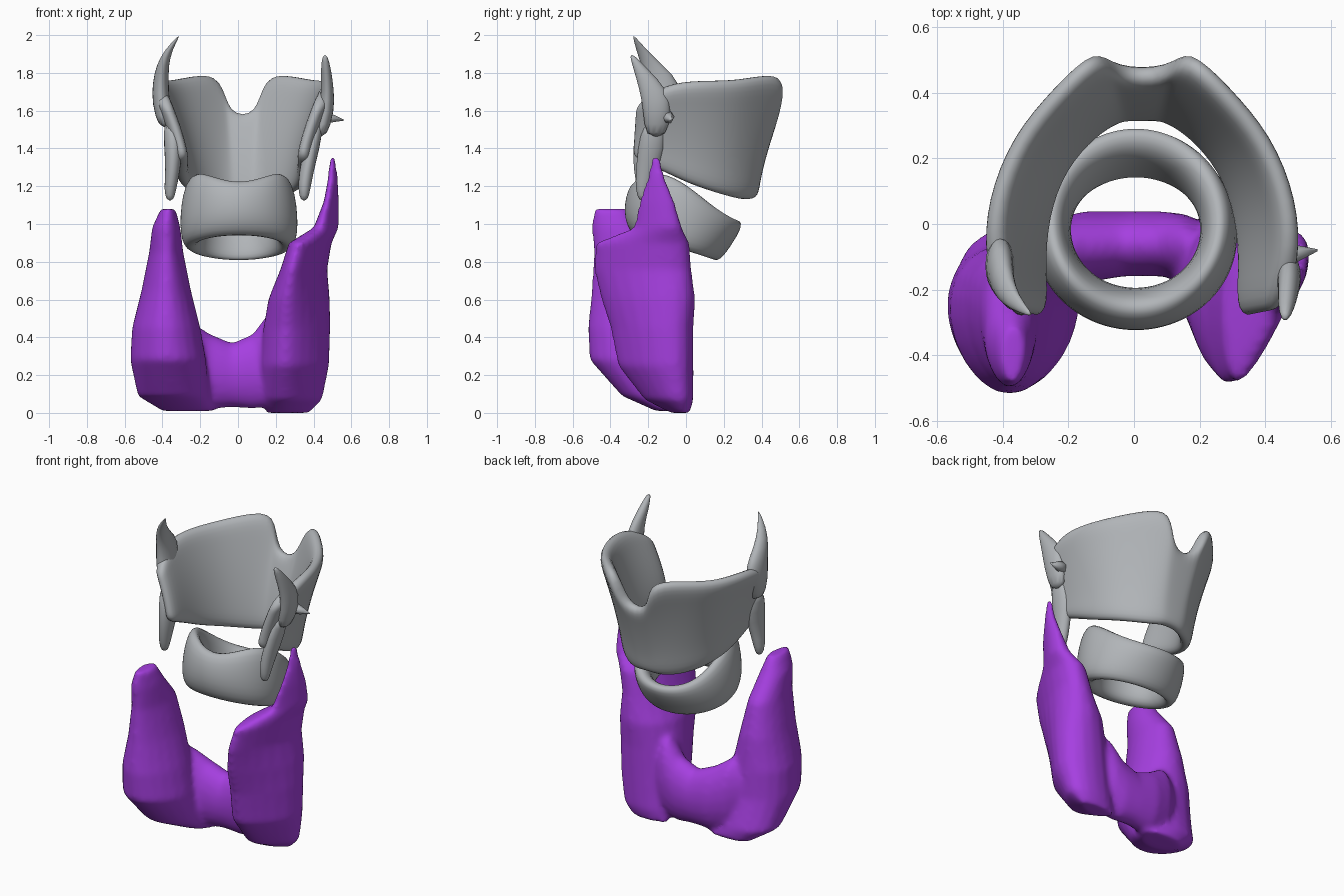
import bpy
import bmesh
from math import cos, sin, tau

default_cube = bpy.data.objects.get("Cube")
if default_cube:
    bpy.data.objects.remove(default_cube, do_unlink=True)


def make_material(name, color):
    material = bpy.data.materials.new(name)
    material.use_nodes = True
    material.diffuse_color = color
    shader = next(n for n in material.node_tree.nodes if n.type == "BSDF_PRINCIPLED")
    shader.inputs["Base Color"].default_value = color
    shader.inputs["Roughness"].default_value = 0.7
    return material


cartilage_grey = make_material("cartilage grey", (.44, .46, .48, 1))
gland_purple = make_material("gland purple", (.38, .05, .75, 1))


def finish(name, bm, material, outward=True):
    """Turn a bmesh into a smooth shaded object."""
    if outward:
        bmesh.ops.recalc_face_normals(bm, faces=bm.faces)
    for face in bm.faces:
        face.smooth = True
    mesh = bpy.data.meshes.new(name)
    bm.to_mesh(mesh)
    bm.free()
    mesh.materials.append(material)
    obj = bpy.data.objects.new(name, mesh)
    bpy.context.collection.objects.link(obj)
    return obj


def add_subdivision(obj, levels):
    modifier = obj.modifiers.new("Subdivision", "SUBSURF")
    modifier.levels = modifier.render_levels = levels


def bridge(bm, rings, closed=False):
    """Skin neighbouring rings of vertices with quads."""
    count = len(rings[0])
    pairs = list(zip(rings, rings[1:]))
    if closed:
        pairs.append((rings[-1], rings[0]))
    for low, high in pairs:
        for i in range(count):
            j = (i + 1) % count
            bm.faces.new((low[i], low[j], high[j], high[i]))


def loft(bm, sections, shear=0, taper=0, sideways=False, sides=20):
    """Skin oval sections (x, y, z, radius, radius); taper narrows the -y end."""
    rings = []
    for x, y, z, a, b in sections:
        ring = []
        for i in range(sides):
            lift = sin(tau * i / sides)
            u = a * cos(tau * i / sides) * (1 + taper * lift)
            v = b * lift
            point = (x, y + u, z + v) if sideways else (x + u + shear * v, y + v, z)
            ring.append(bm.verts.new(point))
        rings.append(ring)
    bridge(bm, rings)
    bm.faces.new(rings[0])
    bm.faces.new(rings[-1])


# Gland: two tapering lobes joined by a low bridge and fused together
gland = bmesh.new()
loft(gland, [
    (.26, -.03, .0, .11, .05),
    (.28, -.09, .07, .15, .13),
    (.29, -.16, .25, .17, .20),
    (.30, -.18, .45, .165, .22),
    (.31, -.20, .60, .15, .25),
    (.335, -.23, .76, .11, .26),
    (.37, -.23, .90, .10, .25),
    (.46, -.15, .98, .06, .13),
    (.49, -.155, 1.12, .035, .095),
    (.50, -.16, 1.24, .025, .05),
    (.50, -.16, 1.36, .015, .02),
], shear=.2, taper=.35)
loft(gland, [
    (-.26, -.08, .01, .14, .08),
    (-.34, -.17, .09, .19, .17),
    (-.37, -.28, .28, .20, .23),
    (-.38, -.29, .45, .18, .23),
    (-.38, -.29, .65, .13, .21),
    (-.38, -.31, .85, .09, .18),
    (-.38, -.37, .98, .075, .13),
    (-.37, -.40, 1.08, .04, .09),
], taper=.15)
loft(gland, [
    (-.40, -.17, .30, .09, .18),
    (-.27, -.11, .26, .12, .24),
    (-.15, -.07, .22, .11, .20),
    (-.03, -.06, .20, .10, .17),
    (.08, -.06, .22, .10, .20),
    (.16, -.07, .28, .10, .25),
    (.24, -.10, .30, .09, .24),
], sideways=True)
gland_obj = finish("gland", gland, gland_purple)
remesh = gland_obj.modifiers.new("Fuse", "REMESH")
remesh.mode = "VOXEL"
remesh.voxel_size = .015
remesh.use_smooth_shade = True
soften = gland_obj.modifiers.new("Soften", "SMOOTH")
soften.factor = .5
soften.iterations = 12

# Ring cartilage: section blends from a tall back plate to a low slanted arch
# Each row: side radius, plate y, plate z, arch y, arch z
ring_section = [
    (.32, -.34, 1.06, .25, .90),
    (.295, -.30, 1.23, .32, 1.02),
    (.22, -.22, 1.23, .22, 1.03),
    (.19, -.19, 1.07, .16, .90),
    (.21, -.20, .94, .13, .81),
    (.29, -.29, .93, .18, .80),
]
ring_bm = bmesh.new()
loops = []
steps = 36
for step in range(steps):
    angle = tau * step / steps
    blend = (1 + sin(angle)) / 2
    loop = []
    for row, (radius, back_y, back_z, arch_y, arch_z) in enumerate(ring_section):
        y = back_y + (arch_y - back_y) * blend
        z = back_z + (arch_z - back_z) * blend
        if row in (1, 2):
            z += .17 * cos(angle) ** 2 * (1 - blend)
        loop.append(ring_bm.verts.new((.005 + radius * cos(angle), y, z)))
    loops.append(loop)
bridge(ring_bm, loops, closed=True)
add_subdivision(finish("ring_cartilage", ring_bm, cartilage_grey), 2)

# Shield cartilage: half of the wall as top and bottom edge points, mirrored
half_wall = [
    ((-.44, -.27, 1.62), (-.35, -.29, 1.34)),
    ((-.50, -.11, 1.73), (-.36, -.14, 1.28)),
    ((-.49, .08, 1.75), (-.35, .03, 1.20)),
    ((-.41, .28, 1.75), (-.29, .20, 1.15)),
    ((-.28, .43, 1.78), (-.18, .32, 1.12)),
    ((-.15, .56, 1.78), (-.09, .37, 1.12)),
    ((-.09, .49, 1.56), (-.04, .38, 1.13)),
]
middle = .025
mirrored = [[(-x, y, z) for x, y, z in edges] for edges in reversed(half_wall)]
wall_rows = 6
shield = bmesh.new()
columns = []
for top, bottom in half_wall + mirrored:
    column = []
    for row in range(wall_rows):
        t = row / (wall_rows - 1)
        flare = t ** 1.4
        x, y = (b + (a - b) * flare for a, b in zip(top[:2], bottom[:2]))
        z = bottom[2] + (top[2] - bottom[2]) * t
        column.append(shield.verts.new((x + middle, y, z)))
    columns.append(column)
for near, far in zip(columns, columns[1:]):
    for row in range(wall_rows - 1):
        shield.faces.new((near[row], far[row], far[row + 1], near[row + 1]))
shield_obj = finish("shield_cartilage", shield, cartilage_grey, outward=False)
solid = shield_obj.modifiers.new("Thickness", "SOLIDIFY")
solid.thickness = .075
solid.offset = 1
add_subdivision(shield_obj, 2)

# Horns and thorns growing from the rear edges of the shield
horns = {
    "right_upper_horn": [
        (-.38, -.16, 1.50, .04, .06),
        (-.41, -.13, 1.64, .05, .09),
        (-.41, -.12, 1.75, .045, .10),
        (-.40, -.18, 1.84, .035, .06),
        (-.37, -.235, 1.92, .022, .03),
        (-.31, -.28, 2.0, .004, .004),
    ],
    "left_upper_horn": [
        (.43, -.16, 1.45, .04, .06),
        (.47, -.15, 1.60, .045, .08),
        (.475, -.17, 1.71, .035, .08),
        (.465, -.24, 1.82, .03, .04),
        (.46, -.29, 1.90, .012, .012),
    ],
    "right_lower_horn": [
        (-.35, -.18, 1.55, .05, .07),
        (-.34, -.20, 1.42, .055, .09),
        (-.345, -.22, 1.28, .04, .06),
        (-.36, -.22, 1.18, .035, .04),
        (-.36, -.22, 1.12, .018, .02),
    ],
    "left_lower_horn": [
        (.42, -.17, 1.55, .04, .06),
        (.39, -.18, 1.40, .045, .08),
        (.36, -.21, 1.27, .04, .06),
        (.35, -.23, 1.18, .035, .04),
        (.35, -.23, 1.12, .018, .02),
    ],
}
for name, sections in horns.items():
    horn = bmesh.new()
    loft(horn, sections, sides=10)
    add_subdivision(finish(name, horn, cartilage_grey), 1)

thorn = bmesh.new()
loft(thorn, [
    (.44, -.10, 1.57, .04, .04),
    (.50, -.09, 1.56, .025, .025),
    (.56, -.08, 1.55, .003, .003),
], sideways=True, sides=6)
finish("side_thorn", thorn, cartilage_grey)
